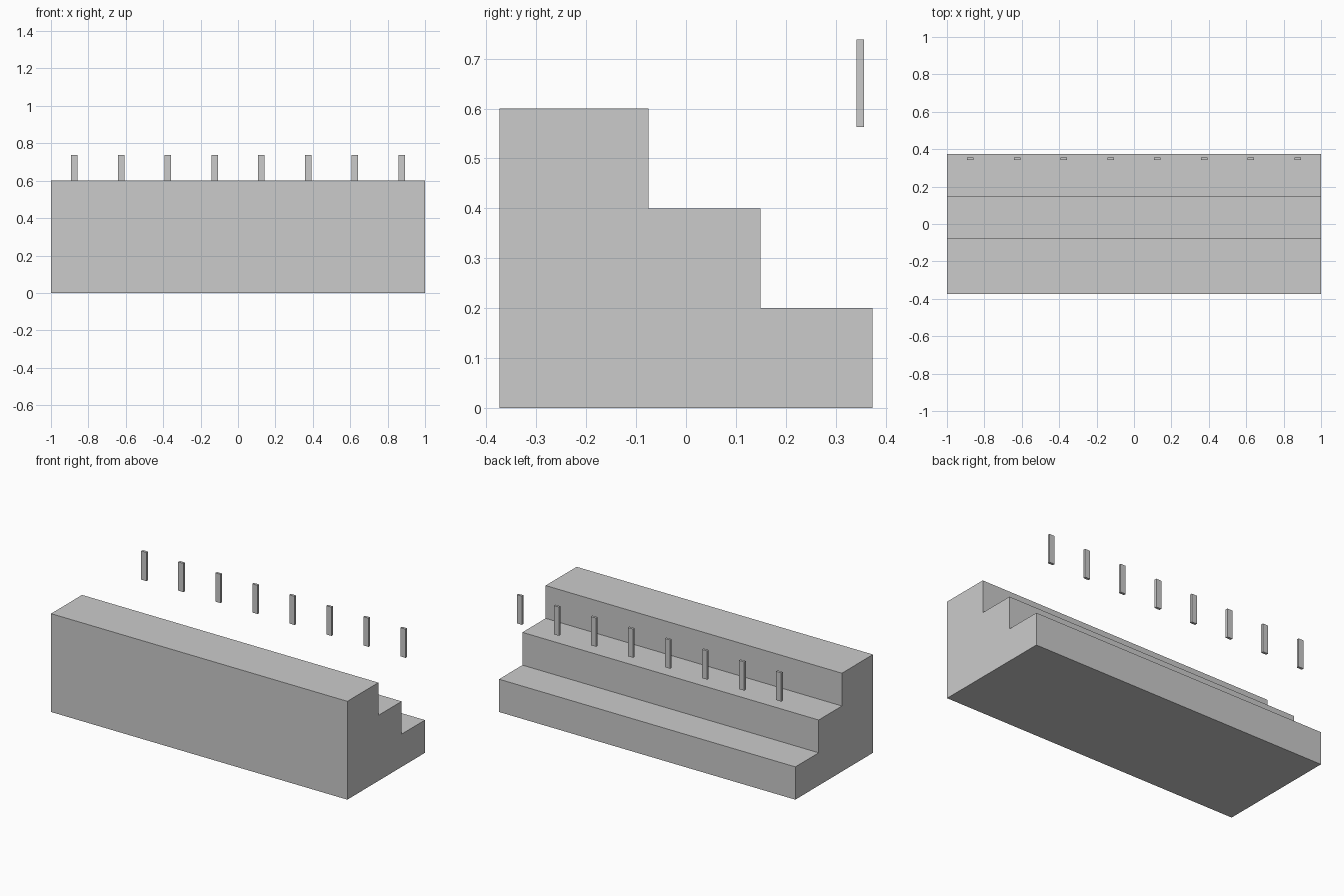
import bpy

if "Cube" in bpy.data.objects:
    bpy.data.objects.remove(bpy.data.objects["Cube"])


def box(name, x, y, z):
    """Box from (min, max) ranges on each axis."""
    bpy.ops.mesh.primitive_cube_add(size=1, location=[(a + b) / 2 for a, b in (x, y, z)])
    ob = bpy.context.object
    ob.name = name
    ob.scale = [b - a for a, b in (x, y, z)]
    bpy.ops.object.transform_apply(location=False, rotation=False, scale=True)
    return ob


# Three stacked steps sharing a flush front wall
STEP = 0.2
for i, (name, back) in enumerate((("lower_step", 0.374),
                                  ("middle_step", 0.149),
                                  ("upper_step", -0.075))):
    box(name, (-1, 1), (-0.374, back), (i * STEP, (i + 1) * STEP))

# Row of eight floating slats above the lowest step
for i in range(8):
    cx = -0.875 + i * 0.25
    box(f"slat_{i + 1}", (cx - 0.0175, cx + 0.0175), (0.3415, 0.3565), (0.563, 0.738))
